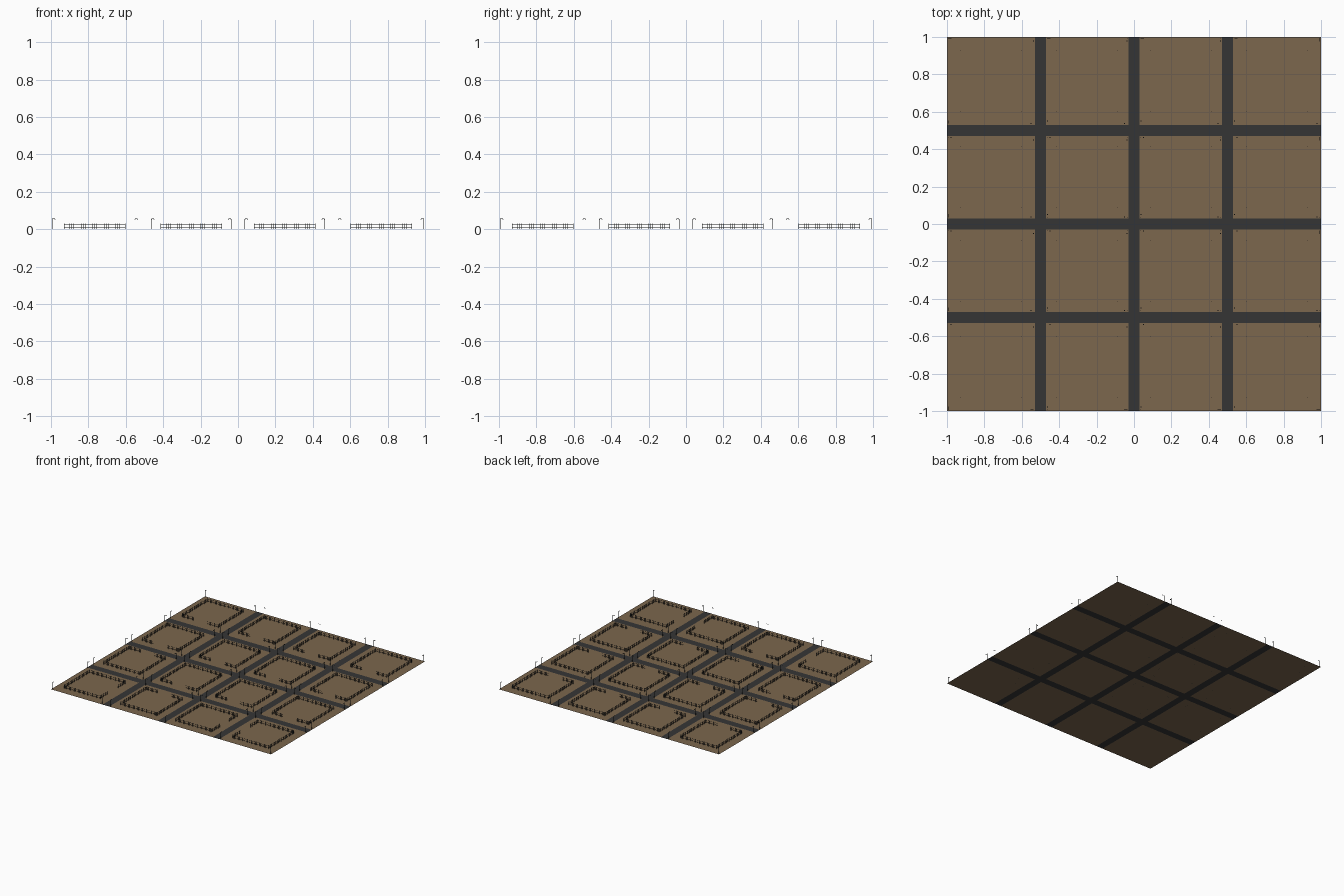
import bpy, bmesh
from mathutils import Vector

if "Cube" in bpy.data.objects:
    bpy.data.objects.remove(bpy.data.objects["Cube"])


def material(name, col):
    m = bpy.data.materials.new(name)
    m.diffuse_color = (*col, 1)
    m.use_nodes = True
    m.node_tree.nodes["Principled BSDF"].inputs["Base Color"].default_value = m.diffuse_color
    return m


SOIL = material("soil", (0.20, 0.135, 0.075))
ASPHALT = material("asphalt", (0.036, 0.036, 0.036))
IRON = material("iron", (0.03, 0.035, 0.035))


def finish(name, bm, mat):
    me = bpy.data.meshes.new(name)
    bm.to_mesh(me)
    bm.free()
    me.materials.append(mat)
    ob = bpy.data.objects.new(name, me)
    bpy.context.collection.objects.link(ob)
    return ob


def quad(bm, x0, x1, y0, y1):
    bm.faces.new([bm.verts.new((x, y, 0)) for x, y in
                  ((x0, y0), (x1, y0), (x1, y1), (x0, y1))])


def box(bm, lo, hi):
    v = [bm.verts.new((x, y, z)) for z in (lo[2], hi[2])
         for x, y in ((lo[0], lo[1]), (hi[0], lo[1]), (hi[0], hi[1]), (lo[0], hi[1]))]
    for f in ((3, 2, 1, 0), (4, 5, 6, 7), (0, 1, 5, 4), (1, 2, 6, 5), (2, 3, 7, 6), (3, 0, 4, 7)):
        bm.faces.new([v[i] for i in f])


def bar(bm, a, b, w):
    # axis-aligned bar of thickness w from a to b
    lo = [min(p, q) - (w / 2 if i < 2 or a[2] == b[2] else 0) for i, (p, q) in enumerate(zip(a, b))]
    hi = [max(p, q) + (w / 2 if i < 2 or a[2] == b[2] else 0) for i, (p, q) in enumerate(zip(a, b))]
    box(bm, lo, hi)


SPANS = [(-1, -0.53), (-0.47, -0.03), (0.03, 0.47), (0.53, 1)]
ROADS = (-0.5, 0, 0.5)

# Flat city blocks
bm = bmesh.new()
for x0, x1 in SPANS:
    for y0, y1 in SPANS:
        quad(bm, x0, x1, y0, y1)
finish("blocks", bm, SOIL)

# Road grid: full-length cross streets and the pieces between them
bm = bmesh.new()
for r in ROADS:
    quad(bm, -1, 1, r - 0.03, r + 0.03)
    for y0, y1 in SPANS:
        quad(bm, r - 0.03, r + 0.03, y0, y1)
finish("roads", bm, ASPHALT)


# Picket fence round each block, with one gateway
def fence_side(bm, a, b, gate):
    a, b = Vector(a), Vector(b)
    n = 32
    runs = [(0, 10 / n), (1 - 10 / n, 1)] if gate else [(0, 1)]
    for s, e in runs:
        for z in (0.008, 0.024):
            p, q = a.lerp(b, s), a.lerp(b, e)
            bar(bm, (p.x, p.y, z), (q.x, q.y, z), 0.0014)
    for i in range(n):
        t = i / n
        if any(s <= t <= e for s, e in runs):
            p = a.lerp(b, t)
            bar(bm, (p.x, p.y, 0), (p.x, p.y, 0.029), 0.003 if i == 0 else 0.0012)


CENTRES = (-0.766, -0.25, 0.25, 0.766)
# gate side per block: 0 bottom, 1 right, 2 top, 3 left
GATES = ((1, 2, 1, 3), (2, 0, 0, 0), (0, 0, 0, 0), (0, 0, 0, 0))
H = 0.164
for j, cy in enumerate(CENTRES):
    bm = bmesh.new()
    for i, cx in enumerate(CENTRES):
        c = [(cx + sx * H, cy + sy * H, 0) for sx, sy in ((-1, -1), (1, -1), (1, 1), (-1, 1))]
        for k in range(4):
            fence_side(bm, c[k], c[(k + 1) % 4], GATES[j][i] == k)
    finish(f"fences_row_{j + 1}", bm, IRON)

# Street lamps on every block corner, arms turned along the kerb
bm = bmesh.new()
ARMS = (((0, 0), (0, 1)), ((1, 0), (-1, 0)), ((1, 1), (0, -1)), ((0, 1), (1, 0)))
for xs in SPANS:
    for ys in SPANS:
        for (i, j), (dx, dy) in ARMS:
            x = xs[i] + (-0.007 if i else 0.007)
            y = ys[j] + (-0.007 if j else 0.007)
            bar(bm, (x, y, 0), (x, y, 0.055), 0.002)
            ex, ey = x + dx * 0.014, y + dy * 0.014
            bar(bm, (x, y, 0.055), (ex, ey, 0.055), 0.0015)
            bar(bm, (ex, ey, 0.051), (ex, ey, 0.055), 0.004)
finish("street_lamps", bm, IRON)
